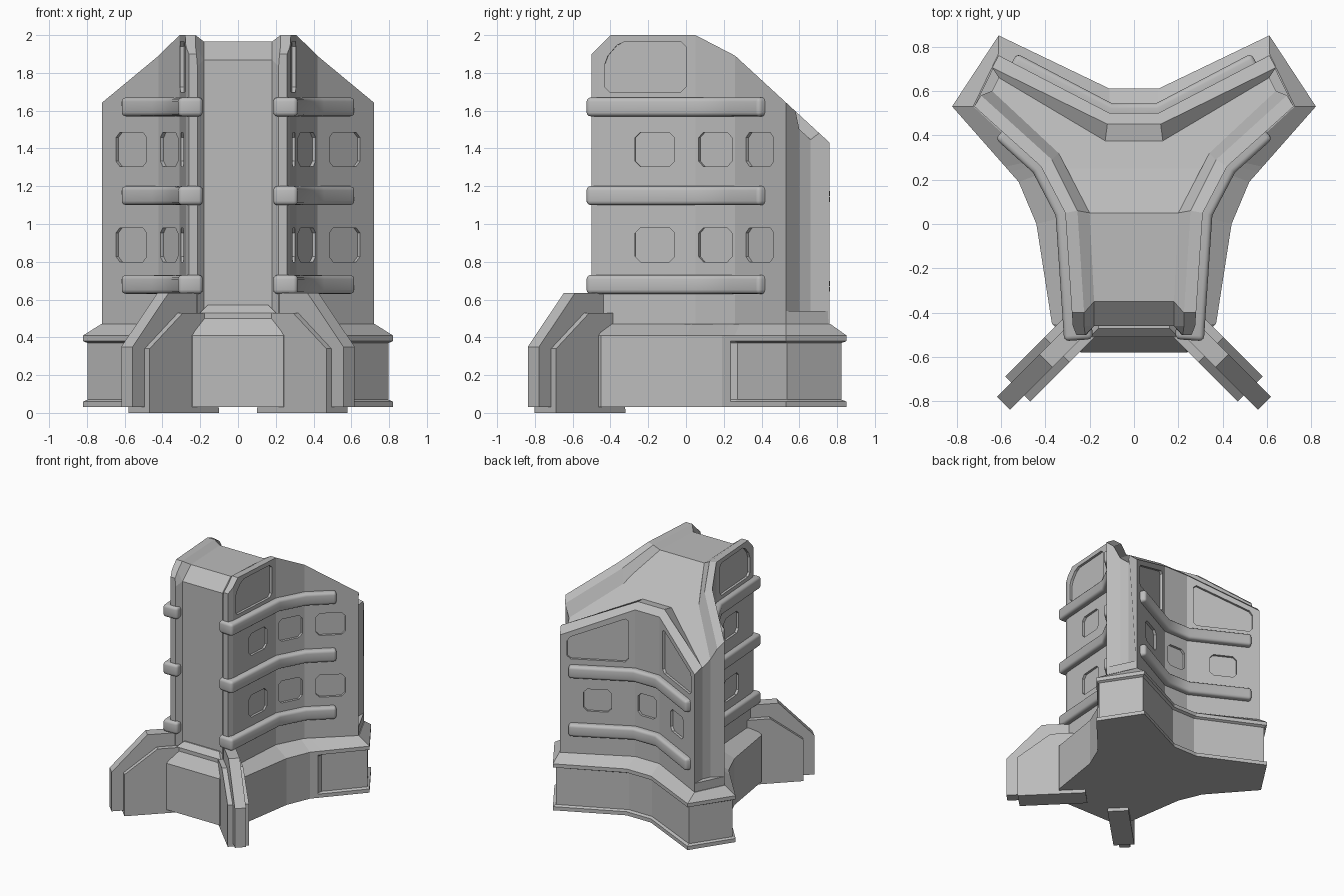
import bpy, bmesh
from mathutils import Vector

cube = bpy.data.objects.get("Cube")
if cube:
    bpy.data.objects.remove(cube)

grey = bpy.data.materials.new("plain grey")
grey.use_nodes = True
grey.diffuse_color = (0.5, 0.5, 0.5, 1)
grey.node_tree.nodes["Principled BSDF"].inputs["Base Color"].default_value = (0.5, 0.5, 0.5, 1)


def add(name, bm):
    bmesh.ops.recalc_face_normals(bm, faces=bm.faces)
    mesh = bpy.data.meshes.new(name)
    bm.to_mesh(mesh)
    bm.free()
    mesh.materials.append(grey)
    ob = bpy.data.objects.new(name, mesh)
    bpy.context.collection.objects.link(ob)
    return ob


def loft(rings, bm=None):
    """Bridge equal closed rings and cap both ends."""
    bm = bm or bmesh.new()
    rows = [[bm.verts.new(p) for p in ring] for ring in rings]
    n = len(rows[0])
    for a, b in zip(rows, rows[1:]):
        for i in range(n):
            j = (i + 1) % n
            bm.faces.new((a[i], a[j], b[j], b[i]))
    bm.faces.new(rows[0])
    bm.faces.new(rows[-1])
    return bm


def apply_mod(ob, kind, **settings):
    mod = ob.modifiers.new(kind.title(), kind)
    for key, value in settings.items():
        setattr(mod, key, value)
    bpy.context.view_layer.objects.active = ob
    bpy.ops.object.modifier_apply(modifier=mod.name)


def flip(pts, s=-1):
    return [(s * x, y) for x, y in pts]


def both(pts):
    return pts + flip(pts)[::-1]


def height(line, y):
    """Height of a roof profile at depth y."""
    for (y0, z0), (y1, z1) in zip(line, line[1:]):
        if y <= y1:
            break
    return z0 + (z1 - z0) * (y - y0) / (y1 - y0)


RIM = [(-.5, 1.9), (-.4, 2), (.05, 2), (.25, 1.9), (.75, 1.44)]
ROOF = [(-.47, 1.86), (-.35, 1.965), (.05, 1.965), (.25, 1.82), (.75, 1.365)]
FLOOR = .41

# Plan lines of the wall panels: outer face, rim edge, foot of the rim slope
SIDE = [(.26, -.5), (.276, -.46), (.28, -.4), (.31, .05), (.42, .26), (.72, .53)]
SIDE_RIM = [(.22, -.5), (.225, -.46), (.225, -.4), (.255, .06), (.37, .29), (.69, .58)]
SIDE_IN = [(.215, -.5), (.18, -.46), (.18, -.35), (.2, .05), (.34, .32), (.64, .6)]
BACK = both([(.61, .76), (.11, .5)])
BACK_RIM = both([(.64, .705), (.12, .45)])
BACK_IN = both([(.61, .66), (.13, .375)])


def panel(name, outer, rim, inner):
    rings = []
    for o, r, i in zip(outer, rim, inner):
        rings.append([(*o, FLOOR), (*o, height(RIM, o[1])), (*r, height(RIM, r[1])),
                      (*i, height(ROOF, i[1])), (*i, FLOOR)])
    return add(name, loft(rings))


def recess(a, b, pts, chamfer, bm):
    """Cutter with clipped corners; pts are (distance from a, z) on wall a-b."""
    a, b = Vector((*a, 0)), Vector((*b, 0))
    along = (b - a).normalized()
    out = Vector((along.y, -along.x, 0))
    if out.dot(a + b - Vector((0, .2, 0))) < 0:
        out = -out
    pts = [Vector(p) for p in pts]
    clipped = []
    for k, p in enumerate(pts):
        for q in (pts[k - 1], pts[(k + 1) % len(pts)]):
            clipped.append(p + (q - p).normalized() * chamfer)
    loft([[a + along * u + out * d + Vector((0, 0, z)) for u, z in clipped]
          for d in (-.02, .04)], bm)


def window(a, b, width, z, bm):
    mid = (Vector(b) - Vector(a)).length / 2
    w, h = width / 2, .09
    recess(a, b, [(mid - w, z - h), (mid + w, z - h), (mid + w, z + h), (mid - w, z + h)],
           .028, bm)


def carve(ob, bm):
    cutter = add("cutter", bm)
    cutter.hide_render = True
    apply_mod(ob, "BOOLEAN", operation="DIFFERENCE", object=cutter, solver="EXACT")
    bpy.data.objects.remove(cutter)


def rail(name, path, z, outward, inward):
    """Rounded band following a wall; outward is +1 or -1 by path direction."""
    pts = [Vector(p) for p in path]
    rings = []
    for k, p in enumerate(pts):
        dirs = [(q - r).normalized() for r, q in zip(pts, pts[1:])][max(0, k - 1):k + 1]
        t = sum(dirs, Vector((0, 0))).normalized()
        n = Vector((t.y, -t.x)) * outward
        lo, hi = p - n * inward, p + n * .045
        rings.append([(*lo, z - .05), (*hi, z - .05), (*hi, z + .05), (*lo, z + .05)])
    ob = add(name, loft(rings))
    apply_mod(ob, "BEVEL", width=.022, segments=3, limit_method="ANGLE", angle_limit=.7)
    bpy.ops.object.select_all(action="DESELECT")
    ob.select_set(True)
    bpy.context.view_layer.objects.active = ob
    bpy.ops.object.shade_smooth_by_angle(angle=.6)


# Central core with sloping roof
plan = SIDE_IN[1:] + BACK_IN + flip(SIDE_IN[1:])[::-1]
core = loft([[(x, y, z) for x, y in plan] for z in (FLOOR, 2.2)])
for (y0, z0), (y1, z1) in zip(ROOF, ROOF[1:]):
    bmesh.ops.bisect_plane(core, geom=core.verts[:] + core.edges[:] + core.faces[:],
                           plane_co=(0, y0, z0), plane_no=(0, z0 - z1, y1 - y0),
                           clear_outer=True)
    bmesh.ops.holes_fill(core, edges=[e for e in core.edges if e.is_boundary])
add("core", core)

# Side walls with windows and rails
for s, side in ((1, "left"), (-1, "right")):
    line = flip(SIDE, s)
    wall = panel(side + "_wall", line, flip(SIDE_RIM, s), flip(SIDE_IN, s))
    cuts = bmesh.new()
    for z in (1.395, .89):
        window((s * .287, -.29), (s * .307, -.04), .21, z, cuts)
        window(line[3], line[4], .2, z, cuts)
        window((s * .44, .278), (s * .69, .503), .22, z, cuts)
    recess(line[1], line[3], [(.03, 1.7), (.46, 1.7), (.46, 1.965), (.11, 1.965), (.03, 1.87)],
           .025, cuts)
    carve(wall, cuts)
    path = flip([(.27, -.525), (.31, .05), (.42, .26), (.595, .418)], s)
    for k, z in enumerate((.68, 1.15, 1.62)):
        rail(f"{side}_rail_{k + 1}", path, z, s, .085)

# Back wall
wall = panel("back_wall", BACK, BACK_RIM, BACK_IN)
cuts = bmesh.new()
window(BACK[1], BACK[2], .17, .91, cuts)
for s in (1, -1):
    a, b = flip([BACK[1], BACK[0]], s)
    window(a, b, .21, .91, cuts)
    recess(a, b, [(.05, 1.24), (.51, 1.24), (.51, 1.41), (.05, 1.6)], .025, cuts)
carve(wall, cuts)
path = both([(.55, .729), (.11, .5)])
for k, z in enumerate((.67, 1.145)):
    rail(f"back_rail_{k + 1}", path, z, -1 if path[0][0] < 0 else 1, .04)

# Solid foot under each rear corner slot
for s, side in ((1, "left"), (-1, "right")):
    foot = flip([(.72, .53), (.61, .755), (.5, .6), (.6, .5)], s)
    add(side + "_slot_sill", loft([[(x, y, z) for x, y in foot] for z in (FLOOR, .54)]))

# Flared base with a sunken band around the back
full = both([(.24, -.58), (.37, -.45), (.44, 0), (.52, .19), (.56, .235), (.58, .258),
             (.82, .53), (.61, .85), (.11, .61)])
band = both([(.24, -.58), (.37, -.45), (.44, 0), (.52, .19), (.56, .235), (.564, .272),
             (.797, .535), (.603, .823), (.106, .588)])
neck = both([(.2, -.5), (.28, -.46), (.32, .03), (.41, .23), (.44, .265), (.46, .285),
             (.725, .53), (.612, .765), (.11, .5)])
layers = ((full, .03), (full, .06), (band, .07), (band, .37), (full, .38), (full, .41),
          (neck, .47))
add("base", loft([[(x, y, z) for x, y in ring] for ring, z in layers]))

# Sloping sill below the front recess
sill = ((.24, -.58, .41), (.2, -.51, .5), (.2, -.51, .53), (.16, -.47, .57))
add("front_sill", loft([[(-x, y, z), (x, y, z), (x, -.4, z), (-x, -.4, z)]
                        for x, y, z in sill]))

# Diagonal buttress legs, each a broad body with a taller narrow spine
BODY = [(-.21, 0), (.31, 0), (.31, .34), (.06, .53), (-.15, .53)]
SPINE = [(-.2, .03), (.4, .03), (.4, .35), (.13, .635), (-.2, .635)]
for s, side in ((1, "left"), (-1, "right")):
    out, across = Vector((s, -1, 0)).normalized(), Vector((s, 1, 0)).normalized()
    start = Vector((s * .305, -.525, 0))
    for part, shape, half in (("leg_body", BODY, .08), ("leg_spine", SPINE, .042)):
        add(f"{side}_{part}", loft([[start + out * d + across * w + Vector((0, 0, z))
                                     for d, z in shape] for w in (-half, half)]))
